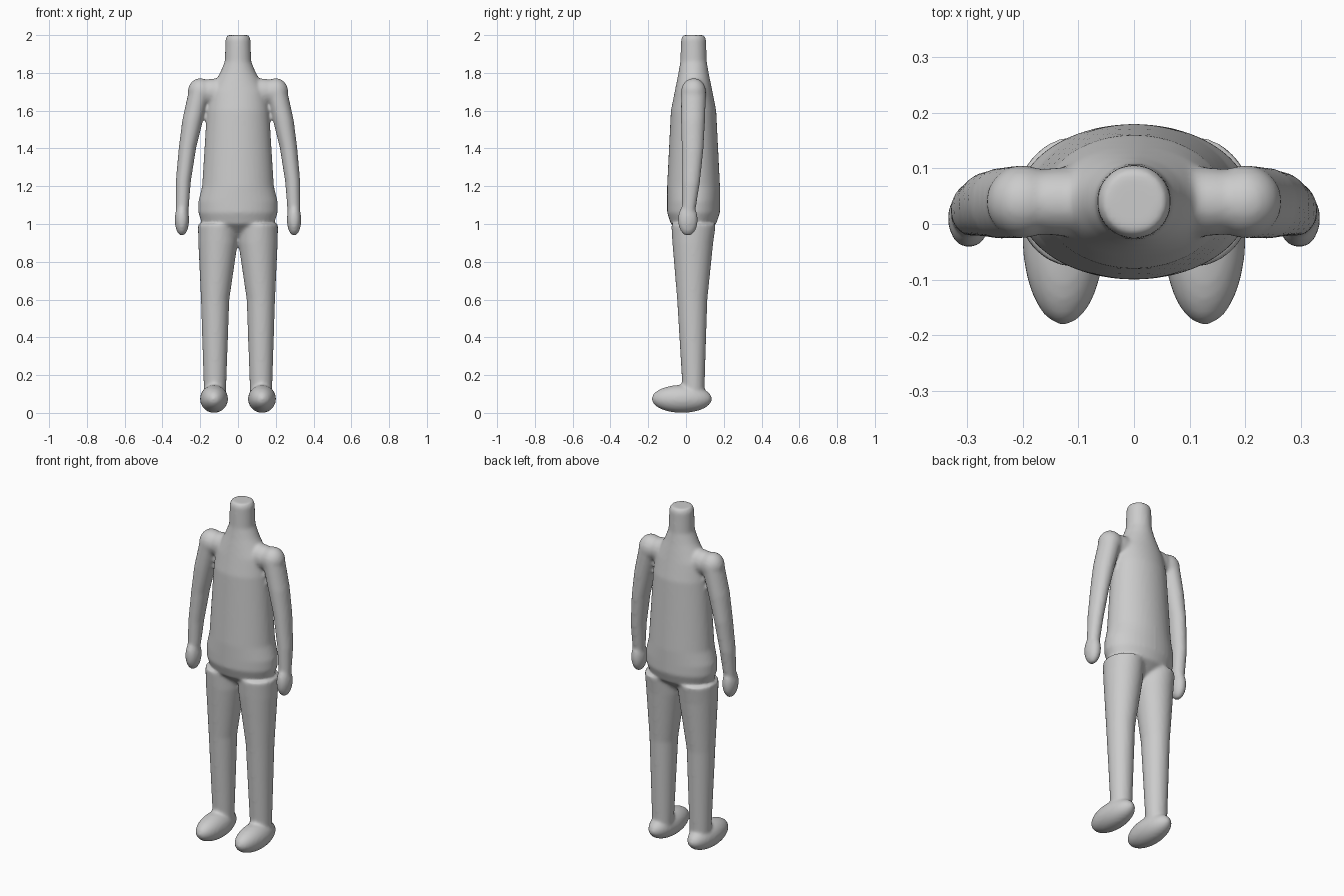
import bpy, bmesh, math
from mathutils import Matrix, Vector

default_cube = bpy.data.objects.get("Cube")
if default_cube:
    bpy.data.objects.remove(default_cube, do_unlink=True)

SIDES = 40
MIDLINE = 0.04  # depth of the body's centre line

skin = bpy.data.materials.new("plain grey")
skin.use_nodes = True
grey = (0.6, 0.6, 0.6, 1)
skin.diffuse_color = grey
skin.node_tree.nodes["Principled BSDF"].inputs["Base Color"].default_value = grey


def ellipse(bm, centre, half_width, half_depth):
    """Horizontal ring of vertices around a centre."""
    angles = [math.tau * step / SIDES for step in range(SIDES)]
    return [bm.verts.new(centre + Vector((half_width * math.cos(angle),
                                          half_depth * math.sin(angle), 0)))
            for angle in angles]


def loft(bm, sections):
    """Closed tube through sections of centre, half width and half depth."""
    rings = [ellipse(bm, Vector(centre), width, depth)
             for centre, width, depth in sections]
    for lower, upper in zip(rings, rings[1:]):
        for side in range(SIDES):
            following = (side + 1) % SIDES
            bm.faces.new((lower[side], lower[following], upper[following], upper[side]))
    bm.faces.new(reversed(rings[0]))
    bm.faces.new(rings[-1])


def ellipsoid(bm, centre, radii):
    placement = Matrix.Translation(Vector(centre)) @ Matrix.Diagonal((*radii, 1))
    bmesh.ops.create_uvsphere(bm, u_segments=SIDES, v_segments=SIDES // 2,
                              radius=1, matrix=placement)


def add_torso(bm):
    """Crotch, hips, waist, chest, sloping shoulders and neck."""
    profile = [(0.93, 0.05, 0.04), (1, 0.19, 0.12), (1.06, 0.21, 0.14),
               (1.12, 0.21, 0.14), (1.2, 0.19, 0.14), (1.6, 0.165, 0.12),
               (1.7, 0.15, 0.1), (1.8, 0.095, 0.08), (1.86, 0.07, 0.07),
               (1.98, 0.066, 0.066), (2, 0.056, 0.056)]
    loft(bm, [((0, MIDLINE, height), width, depth) for height, width, depth in profile])


def add_leg(bm, side):
    """Ankle, knee, thigh and hip, standing on a long rounded foot."""
    loft(bm, [((side * 0.122, MIDLINE, 0.1), 0.058, 0.057),
              ((side * 0.121, 0.033, 0.6), 0.075, 0.08),
              ((side * 0.106, 0.036, 0.9), 0.104, 0.108),
              ((side * 0.106, MIDLINE, 1), 0.106, 0.118)])
    ellipsoid(bm, (side * 0.127, -0.022, 0.074), (0.074, 0.16, 0.074))


def add_arm(bm, side):
    """Wrist to upper arm, with the shoulder, its bridge to the chest and the hand."""
    loft(bm, [((side * 0.297, 0.012, 1.04), 0.033, 0.033),
              ((side * 0.29, 0.026, 1.22), 0.04, 0.048),
              ((side * 0.268, 0.035, 1.4), 0.046, 0.058),
              ((side * 0.24, 0.037, 1.55), 0.055, 0.064),
              ((side * 0.204, MIDLINE, 1.7), 0.058, 0.066)])
    ellipsoid(bm, (side * 0.2, MIDLINE, 1.7), (0.066, 0.066, 0.072))
    ellipsoid(bm, (side * 0.12, MIDLINE, 1.7), (0.13, 0.062, 0.07))
    ellipsoid(bm, (side * 0.297, 0.01, 1.022), (0.038, 0.053, 0.085))


bm = bmesh.new()
add_torso(bm)
for side in (-1, 1):
    add_leg(bm, side)
    add_arm(bm, side)

mesh = bpy.data.meshes.new("body")
bm.to_mesh(mesh)
bm.free()
mesh.materials.append(skin)
body = bpy.data.objects.new("body", mesh)
bpy.context.collection.objects.link(body)

# Fuse the parts into one soft skin
fuse = body.modifiers.new("fuse", "REMESH")
fuse.mode = "VOXEL"
fuse.voxel_size = 0.009
fuse.use_smooth_shade = True
soften = body.modifiers.new("soften", "SMOOTH")
soften.factor = 0.5
soften.iterations = 7
